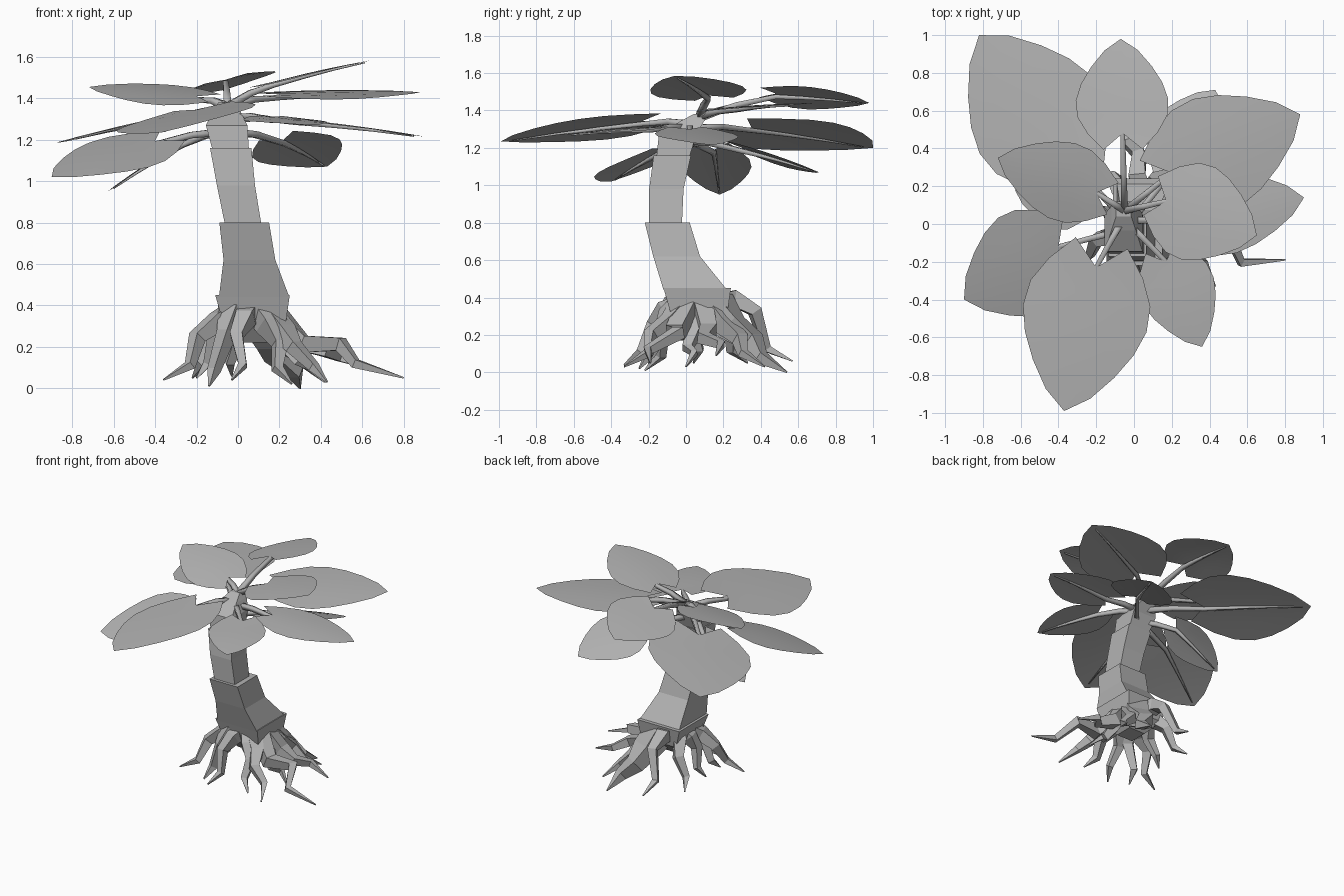
import bpy, bmesh, math
from mathutils import Vector

if "Cube" in bpy.data.objects:
    bpy.data.objects.remove(bpy.data.objects["Cube"])

grey = bpy.data.materials.new("dark_grey")
grey.diffuse_color = (.45, .45, .45, 1)
grey.use_nodes = True
grey.node_tree.nodes["Principled BSDF"].inputs["Base Color"].default_value = grey.diffuse_color

def finish(name, bm, smooth=False):
    bmesh.ops.recalc_face_normals(bm, faces=bm.faces)
    me = bpy.data.meshes.new(name)
    bm.to_mesh(me)
    bm.free()
    me.materials.append(grey)
    for p in me.polygons:
        p.use_smooth = smooth
    ob = bpy.data.objects.new(name, me)
    bpy.context.collection.objects.link(ob)
    return ob

def skin(name, ring_points, smooth=False):
    """Closed skin over a stack of rings."""
    bm = bmesh.new()
    rings = [[bm.verts.new(p) for p in ring] for ring in ring_points]
    n = len(rings[0])
    for a, b in zip(rings, rings[1:]):
        for i in range(n):
            j = (i + 1) % n
            bm.faces.new((a[i], a[j], b[j], b[i]))
    bm.faces.new(rings[0][::-1])
    bm.faces.new(rings[-1])
    return finish(name, bm, smooth)

def square(h):
    return [Vector((sx * h, sy * h, 0)) for sx, sy in ((1, 1), (-1, 1), (-1, -1), (1, -1))]

def tube(name, path, radii, smooth=False):
    """Tapered four-sided tube along a path."""
    pts = [Vector(p) for p in path]
    rings = []
    for k, p in enumerate(pts):
        d = pts[min(k + 1, len(pts) - 1)] - pts[max(k - 1, 0)]
        q = d.to_track_quat('Z', 'Y')
        rings.append([p + q @ c for c in square(radii[k] * .71)])
    return skin(name, rings, smooth)

def trunk_part(name, *secs):
    """Square sections: x, y, z, half width."""
    skin(name, [[Vector((x, y, z)) + c for c in square(h)] for x, y, z, h in secs])

def leaf(name, start, B, T, hw, roll):
    """Heart-shaped blade with a stem and midrib."""
    ax = T - B
    side = ax.cross(Vector((0, 0, 1))).normalized() * hw
    side.z = roll

    def pt(u, v):
        arch = .006 * math.sin(math.pi * max(0, min(1, u)))
        return B + ax * u + side * v + Vector((0, 0, arch - .012 * v * v))

    bm = bmesh.new()
    grid = []
    for k in range(7):
        e = -.17 + .175 * k                       # edge position along the axis
        c = .87 * (k / 6) ** 1.3                  # midrib position
        w = (.42, .76, .97, 1, .88, .66, .36)[k]  # edge width
        grid.append([bm.verts.new(pt(c + (e - c) * abs(s), w * s)) for s in (-1, -.5, 0, .5, 1)])
    for a, b in zip(grid, grid[1:]):
        for i in range(4):
            bm.faces.new((a[i], a[i + 1], b[i + 1], b[i]))
    end = bm.verts.new(T)
    for i in range(4):
        bm.faces.new((grid[-1][i], grid[-1][i + 1], end))
    finish(name, bm, True)

    radii = [.026 - .0044 * k for k in range(6)]
    path = [start, start.lerp(B, .5) + Vector((0, 0, .005))]
    for u, r in zip((0, .3, .6, .92), radii[2:]):
        path.append(pt(u, 0) - Vector((0, 0, r * .8 + .003)))
    tube(name + "_stem", path, radii, True)

# Trunk, each part flaring over the next
trunk_part("root_crown", (.08, .06, .22, .07), (.08, .07, .31, .15), (.07, .06, .45, .18))
trunk_part("lower_trunk", (.078, .05, .44, .17), (.055, -.05, .62, .125), (.03, -.1, .8, .12))
trunk_part("middle_trunk", (.025, -.11, .79, .088), (-.01, -.105, .98, .092), (-.035, -.073, 1.16, .1))
trunk_part("upper_trunk", (-.035, -.07, 1.15, .088), (-.055, -.045, 1.27, .1),
           (-.055, .03, 1.34, .065), (-.055, .08, 1.38, .04))

# Leaves: blade base, tip, half width, roll
LEAVES = {
    "front": (-.2, -.23, 1.345, -.37, -.99, 1.235, .335, -.055),
    "back_left": (-.36, .35, 1.31, -.82, 1, 1.2, .36, .07),
    "back": (-.06, .48, 1.49, -.07, .98, 1.44, .245, .06),
    "back_right": (.2, .27, 1.42, .88, .58, 1.43, .31, -.02),
    "left": (-.2, .165, 1.41, -.72, .35, 1.455, .21, .045),
    "top_right": (.17, .12, 1.48, .65, -.06, 1.585, .26, -.02),
    "right": (.28, .02, 1.3, .9, .14, 1.215, .22, 0),
    "front_right": (.17, -.2, 1.31, .36, -.65, 1.27, .2, 0),
    "front_left": (-.4, -.12, 1.195, -.9, -.4, 1.02, .29, .06),
    "low_back_right": (.22, .3, 1.2, .43, .71, 1.07, .22, .055),
    "low_left": (-.27, .15, 1.19, -.63, .18, .95, .19, 0),
}
for key, v in LEAVES.items():
    base = Vector(v[:3])
    # higher leaves leave the trunk higher up
    lift = max(0, min(1, (base.z - 1.2) / .2))
    start = Vector((-.05, -.03 + .1 * lift, 1.24 + .12 * lift))
    leaf(key + "_leaf", start, base, Vector(v[3:6]), *v[6:])

# Roots: tip x, y, z, thickness, hump height
ROOTS = [
    (-.36, -.2, .04, .075, .06), (-.14, -.22, .01, .085, .1), (-.03, -.33, .04, .07, .07),
    (.26, -.25, .02, .08, .04), (.43, -.33, .03, .075, .02), (.8, -.19, .05, .075, .02),
    (.66, .16, .09, .075, -.03), (.42, .42, .03, .08, 0), (-.03, .57, .06, .075, .13),
    (.3, .54, 0, .12, 0), (-.22, .33, .05, .075, .06), (-.2, .04, .05, .07, .06),
    (.42, 0, .03, .06, -.05),
]
heart = Vector((.07, .06, 0))
for i, (x, y, z, r, hump) in enumerate(ROOTS):
    tip = Vector((x, y, 0))
    out = (tip - heart).normalized()
    start = heart + out * .1
    extra = max(0, (tip - start).length - .38)    # long roots sag early and bend more
    side = Vector((-out.y, out.x, 0)) * (.03 + .2 * extra) * (-1 if i % 2 else 1)
    path, radii = [], []
    for t, h, bend, up in ((0, 1, 0, 0), (.25, .72 - .9 * extra, .4, 1), (.5, .46, -.5, 1),
                           (.68, .22, 1, 0), (1, 0, 0, 0)):
        p = start.lerp(tip, t) + side * bend
        p.z = z + (.36 - z) * h + hump * up
        path.append(p)
        radii.append(max(.005, r * (1 - t ** 1.3)))
    tube(f"root_{i + 1}", path, radii)
